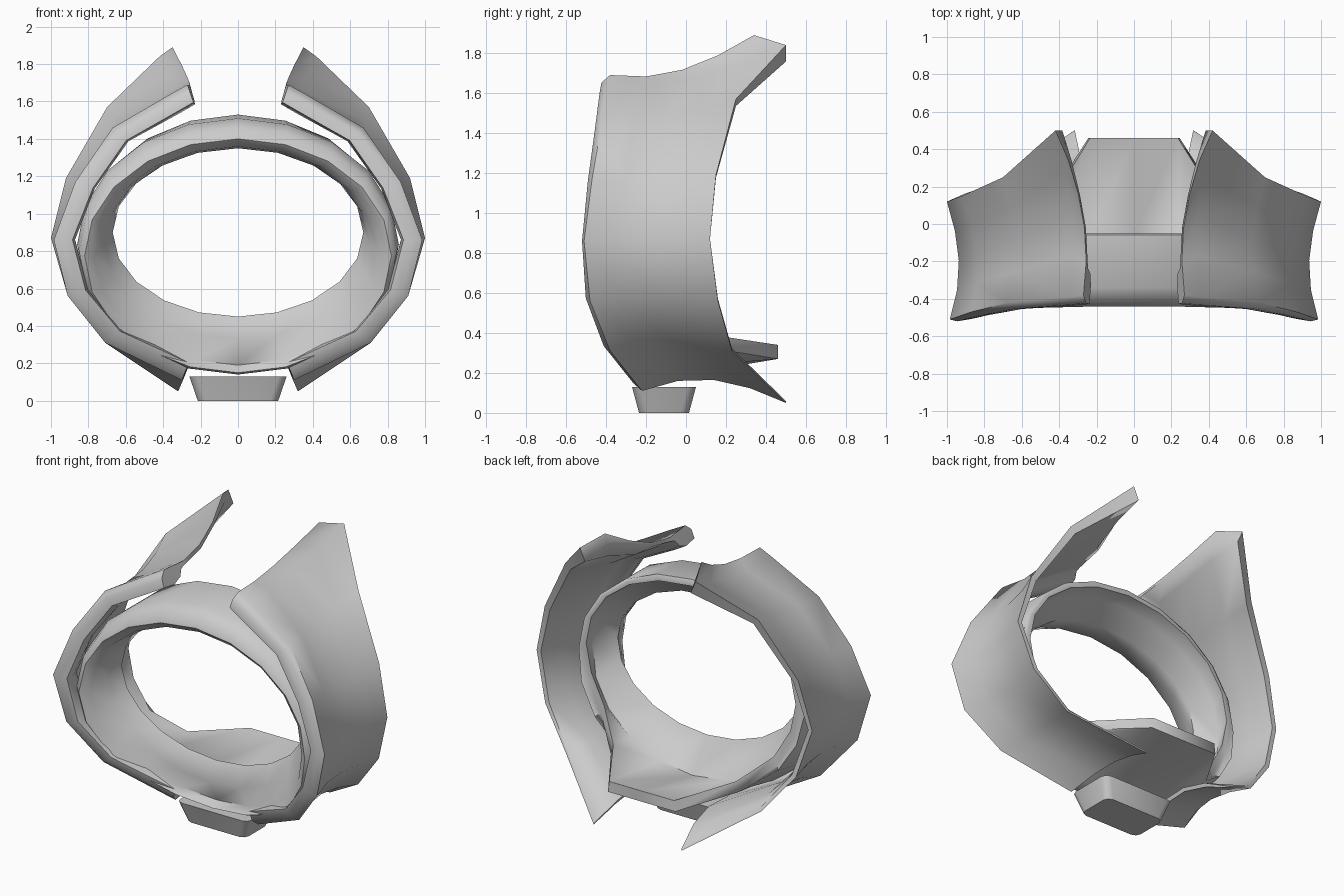
import bpy, bmesh, math
from mathutils import Vector

if "Cube" in bpy.data.objects:
    bpy.data.objects.remove(bpy.data.objects["Cube"])


def make_object(name, bm, angle=62):
    bmesh.ops.recalc_face_normals(bm, faces=bm.faces)
    mesh = bpy.data.meshes.new(name)
    bm.to_mesh(mesh)
    bm.free()
    ob = bpy.data.objects.new(name, mesh)
    bpy.context.collection.objects.link(ob)
    bpy.ops.object.select_all(action='DESELECT')
    ob.select_set(True)
    bpy.context.view_layer.objects.active = ob
    bpy.ops.object.shade_smooth_by_angle(angle=math.radians(angle))
    return ob


def loft(sections, closed):
    """Join equal closed sections, either in a loop or with end caps."""
    bm = bmesh.new()
    rows = [[bm.verts.new(p) for p in s] for s in sections]
    n = len(rows[0])
    for i in range(len(rows) if closed else len(rows) - 1):
        a, b = rows[i], rows[(i + 1) % len(rows)]
        for j in range(n):
            k = (j + 1) % n
            bm.faces.new((a[j], a[k], b[k], b[j]))
    if not closed:
        for r in (rows[0], rows[-1]):
            for j in range(n // 2 - 1):
                bm.faces.new((r[j], r[j + 1], r[n - 2 - j], r[n - 1 - j]))
    return bm


# Side shell: front and back guide curves, waisted between, with a rolled front lip
front = [(.27, -.38, 1.69), (.36, -.39, 1.64), (.67, -.42, 1.46), (.87, -.47, 1.17),
         (.985, -.51, .86), (.91, -.48, .56), (.71, -.38, .31), (.30, -.22, .11)]
back = [(.35, .34, 1.89), (.42, .50, 1.84), (.70, .25, 1.57), (.92, .15, 1.19),
        (1.0, .12, .87), (.91, .16, .56), (.71, .23, .31), (.32, .50, .05)]
rim = [.05, .09, .05, .04, .03, .03, .02, .01]
waist = [1.2, 1.2, .9, .7, .8, .8, 1, 1.4]


def shell_section(f, b, thick, dip):
    f, b = Vector(f), Vector(b)
    m = (f + b) / 2
    inward = Vector((-m.x, 0, .87 - m.z)).normalized()
    tilt = -.05 * abs(inward.z)

    def across(t, d, under=0):
        p = f.lerp(b, t) + inward * (d * dip + under)
        p.x += (b.x - f.x) * (t * t - t)      # the open ends bow toward the middle
        return p

    outer = [f + inward * .10 + Vector((0, tilt, 0)),
             f + inward * .04 + Vector((0, tilt * .7 - .01, 0)), f]
    outer += [across(t, d) for t, d in ((.25, .05), (.5, .065), (.75, .045))]
    outer.append(b)
    inner = [b + inward * thick]
    inner += [across(t, d, .025) for t, d in ((.75, .045), (.5, .065), (.25, .05))]
    inner += [across(.20, .05, .025), across(.16, .05, .06), across(.07, .03, .09)]
    return outer + inner


shell = make_object("side_shell", loft([shell_section(*s) for s in zip(front, back, rim, waist)], False))
mirror = shell.modifiers.new("Mirror", 'MIRROR')
mirror.use_axis[0] = True
mirror.use_mirror_merge = False


# Inner ring: outer band, rounded front lip, short funnel to the opening, rear lower tongue
def ring_section(a):
    c, s = math.cos(a), math.sin(a)
    low = max(0, -s)
    yf = -.48 + (.04 * s if s > 0 else .22 * s * s)
    reach = min(1, low / .95)
    yb = -.05 + .51 * reach ** 7
    levels = [(.82, 1.53, .20, -.06 + .10 * low, 0),       # outer band, back
              (.86, 1.51, .16, yf + .10, 0),               # outer band, front
              (.85, 1.46, .14, yf + .02, 0),               # lip
              (.82, 1.40, .15, yf, 0),
              (.77, 1.36, .19, yf + .04, 0),
              (.71, 1.35, .33, -.32 + .03 * low, 0),       # funnel
              (.67, 1.35, .45, -.25 + .03 * low, 0),       # opening
              (.78, 1.47, .24, -.15 + .08 * low, 0),       # back of the funnel
              (.76, 1.49, .34, yb, 1),                     # tongue, flattened
              (.79, 1.51, .27, yb, 1)]
    pts = []
    for rx, top, bot, y, flat in levels:
        z = (top + bot) / 2 + (top - bot) / 2 * s
        pts.append((rx * c, y, z + (bot - z) * flat * reach ** 4))
    return pts


SEG = 20
make_object("inner_ring", loft([ring_section(math.tau * i / SEG) for i in range(SEG)], True))

# Chin block: tapered and bevelled
bm = bmesh.new()
bmesh.ops.create_cube(bm, size=1)
for v in bm.verts:
    wide = v.co.z > 0
    v.co = Vector((v.co.x * (.52 if wide else .43),
                   -.11 + v.co.y * (.32 if wide else .25),
                   .13 if wide else 0))
edges = [e for e in bm.edges if abs(e.verts[0].co.z - e.verts[1].co.z) > .1]
bmesh.ops.bevel(bm, geom=edges, offset=.04, segments=2, profile=.5, affect='EDGES')
make_object("chin_block", bm)
